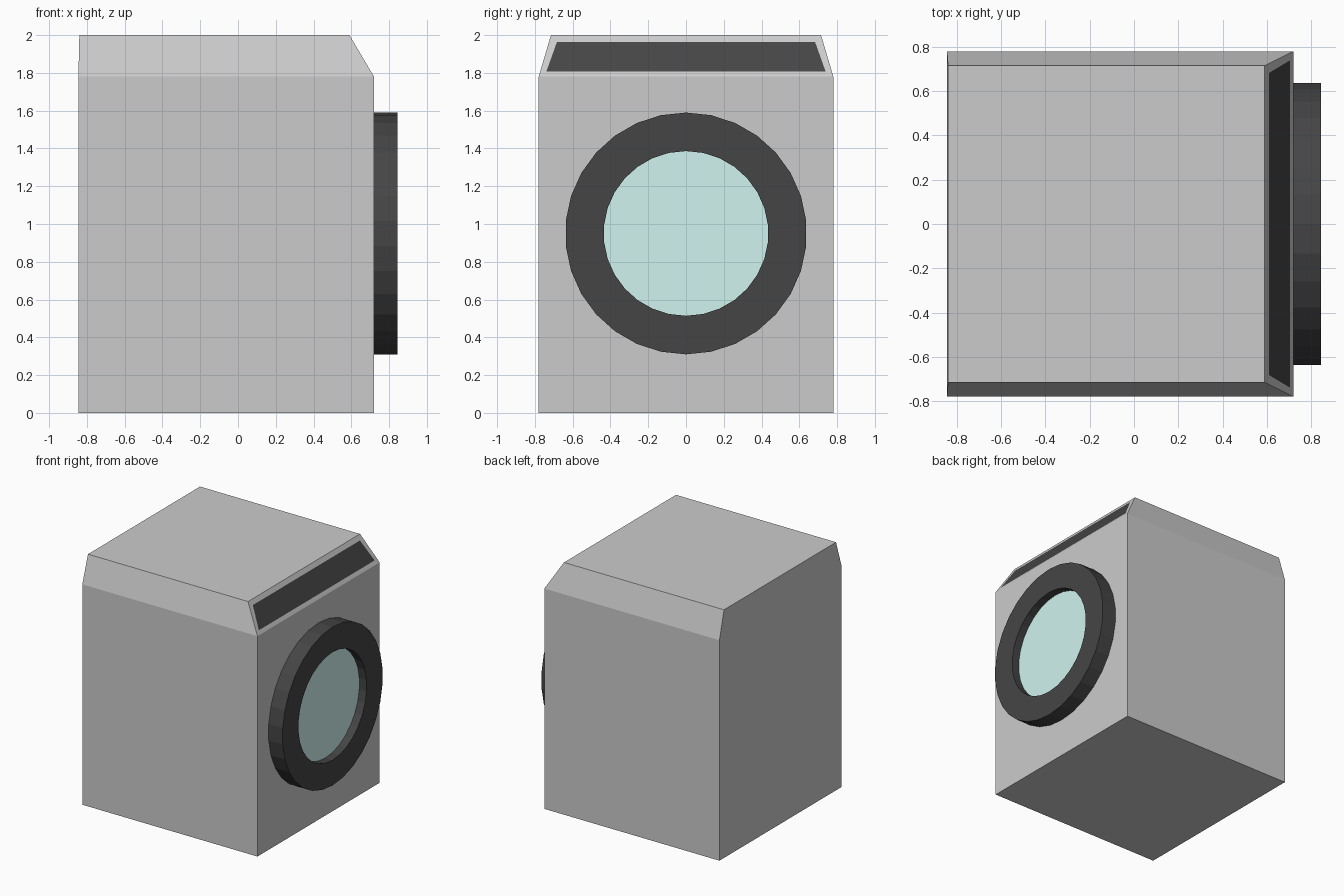
import bpy, bmesh
from math import sin, cos, tau

if "Cube" in bpy.data.objects:
    bpy.data.objects.remove(bpy.data.objects["Cube"])

SIDES = 30


def material(name, rgb):
    m = bpy.data.materials.new(name)
    m.diffuse_color = (*rgb, 1)
    m.use_nodes = True
    m.node_tree.nodes["Principled BSDF"].inputs["Base Color"].default_value = m.diffuse_color
    return m


def finish(name, bm, *mats):
    bmesh.ops.recalc_face_normals(bm, faces=bm.faces)
    me = bpy.data.meshes.new(name)
    bm.to_mesh(me)
    bm.free()
    for m in mats:
        me.materials.append(m)
    ob = bpy.data.objects.new(name, me)
    bpy.context.collection.objects.link(ob)
    return ob


def circle(bm, x, r, z=0.95):
    return [bm.verts.new((x, r * sin(tau * i / SIDES), z + r * cos(tau * i / SIDES)))
            for i in range(SIDES)]


def bridge(bm, a, b):
    for i in range(SIDES):
        j = (i + 1) % SIDES
        bm.faces.new((a[i], a[j], b[j], b[i]))


black = material("black_plastic", (0.06, 0.06, 0.06))
teal = material("teal_glass", (0.63, 0.90, 0.87))

# Cabinet: stacked rectangles, narrowing at the top; display inset in the sloped front
bm = bmesh.new()
levels = [(0, -0.845, 0.72, 0.78), (1.78, -0.845, 0.72, 0.78), (2, -0.84, 0.59, 0.715)]
rings = [[bm.verts.new(p) for p in ((x0, -y, z), (x1, -y, z), (x1, y, z), (x0, y, z))]
         for z, x0, x1, y in levels]
bm.faces.new(rings[0][::-1])
bm.faces.new(rings[-1])
for a, b in zip(rings, rings[1:]):
    for i in range(4):
        j = (i + 1) % 4
        face = bm.faces.new((a[i], a[j], b[j], b[i]))
        if i == 1:
            slope = face
bm.normal_update()
bmesh.ops.inset_individual(bm, faces=[slope], thickness=0.052)
slope.material_index = 1
finish("cabinet", bm, None, black)

# Door frame: open ring on the front of the cabinet
bm = bmesh.new()
loops = [circle(bm, x, r) for x, r in ((0.72, 0.64), (0.845, 0.64), (0.845, 0.436), (0.72, 0.436))]
for k in range(4):
    bridge(bm, loops[k], loops[(k + 1) % 4])
finish("door_frame", bm, black)

# Door glass: disc set back inside the frame
bm = bmesh.new()
back, front = circle(bm, 0.72, 0.436), circle(bm, 0.78, 0.436)
bridge(bm, back, front)
bm.faces.new(front)
bm.faces.new(back[::-1])
finish("door_glass", bm, teal)
